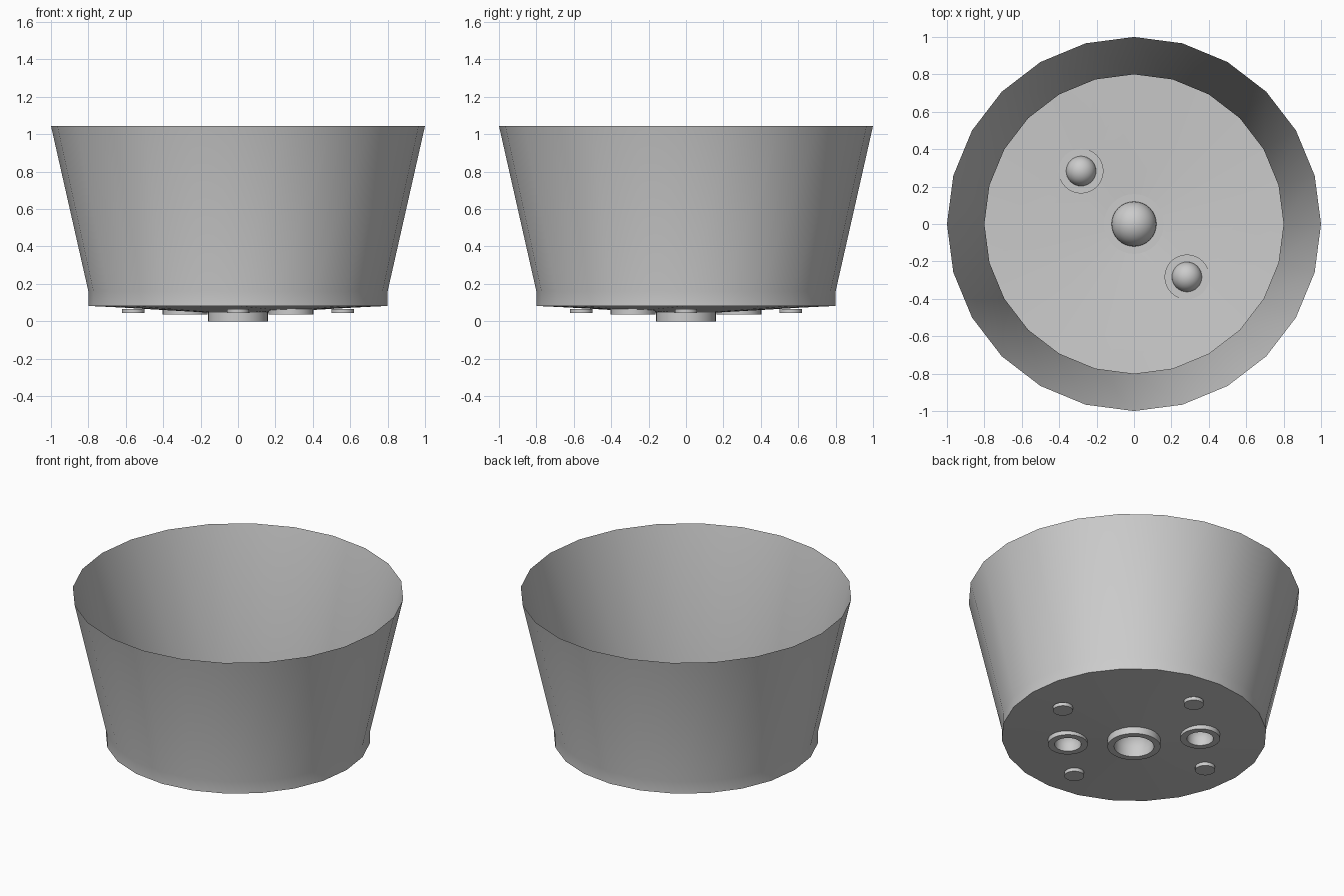
import bpy, bmesh, math

if "Cube" in bpy.data.objects:
    bpy.data.objects.remove(bpy.data.objects["Cube"])

grey = bpy.data.materials.new("light_grey")
grey.diffuse_color = (0.6, 0.6, 0.6, 1)
grey.use_nodes = True
grey.node_tree.nodes["Principled BSDF"].inputs["Base Color"].default_value = grey.diffuse_color


def floor_z(x, y):
    # the floor dips gently towards the middle
    return 0.037 + 0.045 * math.hypot(x, y) / 0.8


def finish(bm, name, angle=35):
    me = bpy.data.meshes.new(name)
    bm.to_mesh(me)
    bm.free()
    me.materials.append(grey)
    ob = bpy.data.objects.new(name, me)
    bpy.context.collection.objects.link(ob)
    bpy.context.view_layer.objects.active = ob
    ob.select_set(True)
    bpy.ops.object.shade_smooth_by_angle(angle=math.radians(angle))
    ob.select_set(False)
    return ob


def circle(r, z, n, cx=0, cy=0):
    return [(cx + r * math.cos(2 * math.pi * i / n),
             cy + r * math.sin(2 * math.pi * i / n), z) for i in range(n)]


def lathe(name, profile, n, cx=0, cy=0):
    # profile runs from bottom outside upwards for outward normals
    bm = bmesh.new()
    rings = [[bm.verts.new(c) for c in circle(r, z, n, cx, cy)] for r, z in profile]
    for a, b in zip(rings, rings[1:]):
        for i in range(n):
            j = (i + 1) % n
            bm.faces.new((a[i], a[j], b[j], b[i]))
    bmesh.ops.remove_doubles(bm, verts=bm.verts, dist=1e-5)
    return finish(bm, name)


# flared thin wall, open at the top
lathe("bucket_wall", [(0.8, 0.082), (0.8, 0.16), (1.0, 1.045)], 24)

# nozzles: x, y, dome radius, flange radius, bottom height
nozzles = [(0, 0, 0.12, 0.16, 0.0),
           (-0.283, 0.283, 0.08, 0.12, 0.035),
           (0.283, -0.283, 0.08, 0.12, 0.035)]

# shallow conical floor with a round hole for each nozzle
bm = bmesh.new()
loops = [circle(0.8, 0, 24)] + [circle(r, 0, 32, x, y) for x, y, r, _, _ in nozzles]
for loop in loops:
    vs = [bm.verts.new(c) for c in loop]
    for i, v in enumerate(vs):
        bm.edges.new((v, vs[(i + 1) % len(vs)]))
bmesh.ops.triangle_fill(bm, edges=bm.edges[:], use_beauty=True, normal=(0, 0, 1))
for v in bm.verts:
    v.co.z = floor_z(v.co.x, v.co.y)
for f in bm.faces:
    f.normal_update()
    if f.normal.z > 0:
        f.normal_flip()
finish(bm, "floor")

# each nozzle: flange ring through the floor and a dome open from below
for k, (x, y, r, R, z0) in enumerate(nozzles):
    top = floor_z(math.hypot(x, y) + R, 0) + 0.005
    lathe(f"nozzle_flange_{k}", [(r, z0), (R, z0), (R, top), (r, top), (r, z0)], 32, x, y)
    arc = [(r * math.cos(math.pi / 2 * i / 10), top + r * math.sin(math.pi / 2 * i / 10))
           for i in range(11)]
    lathe(f"nozzle_dome_{k}", arc, 32, x, y)

# four small round feet under the floor
for k in range(4):
    a = k * math.pi / 2
    lathe(f"foot_{k}", [(0, 0.043), (0.06, 0.043), (0.06, 0.066), (0, 0.066)], 24,
          0.56 * math.cos(a), 0.56 * math.sin(a))
